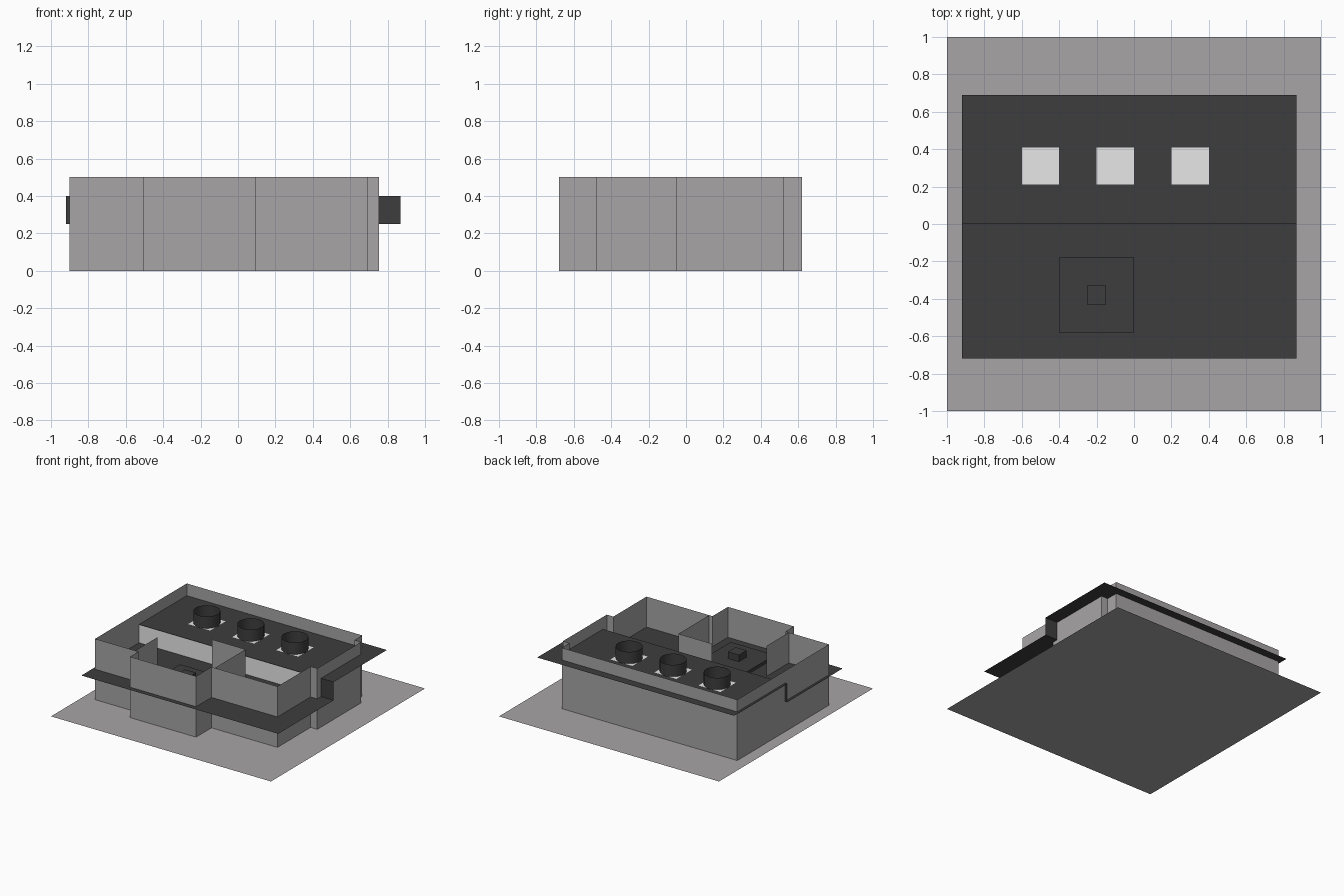
import bpy, bmesh, math

if "Cube" in bpy.data.objects:
    bpy.data.objects.remove(bpy.data.objects["Cube"])


def material(name, v):
    m = bpy.data.materials.new(name)
    m.diffuse_color = (*v, 1)
    m.use_nodes = True
    m.node_tree.nodes["Principled BSDF"].inputs["Base Color"].default_value = m.diffuse_color
    return m


GREY = material("stone grey", (0.39, 0.375, 0.375))
DARK = material("charcoal", (0.047, 0.047, 0.047))
LIGHT = material("pale grey", (0.8, 0.8, 0.8))


def finish(name, bm, mat):
    me = bpy.data.meshes.new(name)
    bm.to_mesh(me)
    bm.free()
    me.materials.append(mat)
    ob = bpy.data.objects.new(name, me)
    bpy.context.collection.objects.link(ob)
    return ob


def sheet(name, quads, mat):
    bm = bmesh.new()
    for q in quads:
        bm.faces.new([bm.verts.new(p) for p in q])
    bmesh.ops.remove_doubles(bm, verts=bm.verts, dist=1e-5)
    return finish(name, bm, mat)


def flat(x0, x1, y0, y1, z):
    return [(x0, y0, z), (x1, y0, z), (x1, y1, z), (x0, y1, z)]


def upright(p, q, z0, z1):
    return [(*p, z0), (*q, z0), (*q, z1), (*p, z1)]


def walls(name, path, z0, z1, mat):
    return sheet(name, [upright(p, q, z0, z1) for p, q in zip(path, path[1:])], mat)


def box(name, x0, x1, y0, y1, z0, z1, mat):
    bm = bmesh.new()
    bmesh.ops.create_cube(bm, size=1)
    for v in bm.verts:
        v.co = (x1 if v.co.x > 0 else x0, y1 if v.co.y > 0 else y0, z1 if v.co.z > 0 else z0)
    return finish(name, bm, mat)


# Ground slab
sheet("ground", [flat(-1, 1, -1, 1, 0)], GREY)

# Outer walls: thin sheets following the floor plan
walls("outer_walls", [
    (-0.505, -0.57), (-0.505, -0.68), (0.095, -0.68), (0.095, -0.48),
    (0.125, -0.48), (0.695, -0.48), (0.695, -0.05), (0.755, -0.05),
    (0.755, 0.52), (0.695, 0.52), (0.695, 0.62), (-0.9, 0.62),
    (-0.9, -0.57), (-0.535, -0.57), (-0.505, -0.57)], 0, 0.5, GREY)

# Inner walls either side of the doorway
walls("inner_wall_right", [(0.125, -0.48), (0.125, -0.08), (-0.18, -0.08)], 0, 0.5, GREY)
walls("inner_wall_left", [(-0.535, -0.57), (-0.535, -0.28)], 0, 0.5, GREY)

# Stepped deck with two levels and a riser
X0, X1 = -0.92, 0.87
sheet("stepped_deck", [
    flat(X0, X1, -0.72, 0, 0.25),
    upright((X0, 0), (X1, 0), 0.25, 0.4),
    flat(X0, X1, 0, 0.69, 0.4)], DARK)
sheet("riser_face", [upright((-0.9, -0.003), (0.755, -0.003), 0.252, 0.399)], LIGHT)

# Low platform with a small block
box("platform", -0.4, 0, -0.58, -0.18, 0.25, 0.275, DARK)
box("small_block", -0.25, -0.15, -0.43, -0.33, 0.275, 0.33, DARK)

# Three open round tubes on pale square pads
for i, x in enumerate((-0.5, -0.1, 0.3)):
    sheet(f"pad_{i}", [flat(x - 0.1, x + 0.1, 0.21, 0.41, 0.403)], LIGHT)
    ring = [(x + 0.1 * math.cos(a * math.tau / 32), 0.31 + 0.1 * math.sin(a * math.tau / 32))
            for a in range(33)]
    tube = walls(f"tube_{i}", ring, 0.4, 0.5, DARK)
    for p in tube.data.polygons:
        p.use_smooth = True
